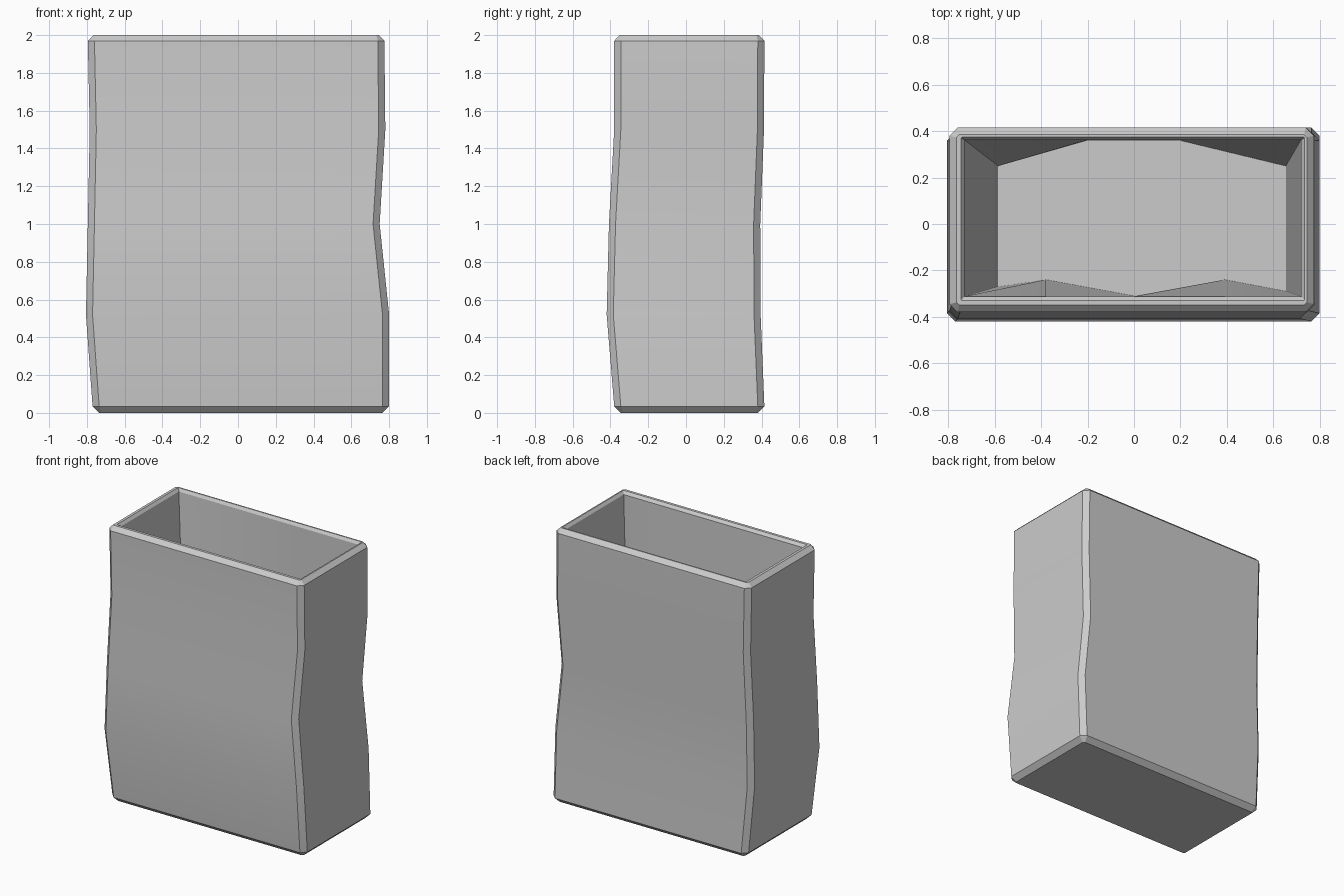
import bpy, bmesh

if "Cube" in bpy.data.objects:
    bpy.data.objects.remove(bpy.data.objects["Cube"])


def ring(x0, x1, y0, y1, z, c):
    """Chamfered rectangle with spare points on the front and back edges."""
    pts = [(x0, y0 + c), (x0 + c, y0), (-.38, y0), (0, y0), (.39, y0),
           (x1 - c, y0), (x1, y0 + c), (x1, y1 - c), (x1 - c, y1),
           (.2, y1), (-.2, y1), (x0 + c, y1), (x0, y1 - c)]
    return [(x, y, z) for x, y in pts]


# outer wall from base to rim, then rim and inner lip
rings = [ring(*p) for p in (
    (-.735, .765, -.345, .38, 0, .012),
    (-.77, .80, -.38, .415, .035, .035),
    (-.805, .80, -.42, .395, .52, .035),
    (-.795, .75, -.408, .393, 1.0, .035),
    (-.785, .78, -.38, .413, 1.5, .035),
    (-.795, .775, -.38, .415, 1.97, .035),
    (-.765, .745, -.35, .385, 2.0, .012),
    (-.745, .735, -.33, .375, 2.0, .004),
    (-.73, .72, -.312, .362, 1.98, 0))]

# uneven inner floor outline
floor = [(-.585, -.27), (-.585, -.27), (-.38, -.24), (0, -.31), (.39, -.24),
         (.655, -.29), (.655, -.29), (.655, .25), (.655, .25),
         (.2, .36), (-.2, .36), (-.585, .25), (-.585, .25)]
rings.append([(x, y, .1) for x, y in floor])

bm = bmesh.new()
loops = [[bm.verts.new(p) for p in r] for r in rings]
n = len(loops[0])
for a, b in zip(loops, loops[1:]):
    for i in range(n):
        j = (i + 1) % n
        bm.faces.new((a[i], a[j], b[j], b[i]))
bm.faces.new(loops[0][::-1])
bm.faces.new(loops[-1])
bmesh.ops.remove_doubles(bm, verts=bm.verts, dist=.0005)
bmesh.ops.recalc_face_normals(bm, faces=bm.faces)

me = bpy.data.meshes.new("open_bag")
bm.to_mesh(me)
bm.free()
bag = bpy.data.objects.new("open_bag", me)
bpy.context.collection.objects.link(bag)
bpy.context.view_layer.objects.active = bag
bag.select_set(True)
bpy.ops.object.shade_smooth_by_angle(angle=.5)
